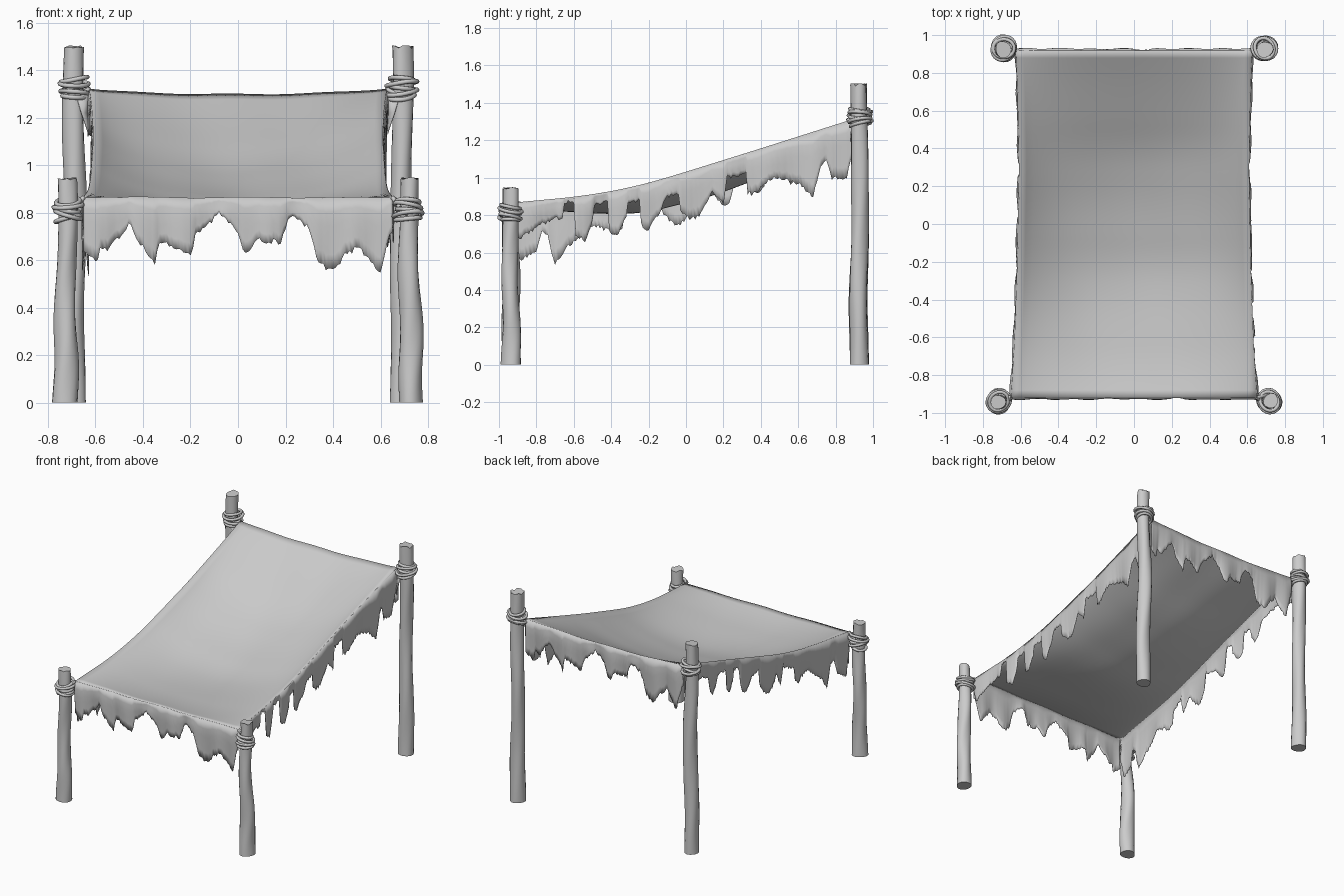
import bpy, bmesh, math, random
from mathutils import Vector

random.seed(4)
if "Cube" in bpy.data.objects:
    bpy.data.objects.remove(bpy.data.objects["Cube"])

grey = bpy.data.materials.new("plain_grey")
grey.use_nodes = True
grey.diffuse_color = (0.6, 0.6, 0.6, 1)
grey.node_tree.nodes["Principled BSDF"].inputs["Base Color"].default_value = (0.6, 0.6, 0.6, 1)


def finish(bm, name, angle=40, thickness=0):
    bmesh.ops.recalc_face_normals(bm, faces=bm.faces)
    mesh = bpy.data.meshes.new(name)
    bm.to_mesh(mesh)
    bm.free()
    ob = bpy.data.objects.new(name, mesh)
    bpy.context.collection.objects.link(ob)
    mesh.materials.append(grey)
    bpy.ops.object.select_all(action='DESELECT')
    ob.select_set(True)
    bpy.context.view_layer.objects.active = ob
    bpy.ops.object.shade_smooth_by_angle(angle=math.radians(angle))
    if thickness:
        mod = ob.modifiers.new("thickness", 'SOLIDIFY')
        mod.thickness = thickness
        mod.offset = 0
    return ob


def lerp_table(table, t):
    if t <= table[0][0]:
        return table[0][1]
    for (a, va), (b, vb) in zip(table, table[1:]):
        if t <= b:
            return va + (vb - va) * (t - a) / (b - a)
    return table[-1][1]


def grid(bm, rows):
    vs = [[bm.verts.new(p) for p in row] for row in rows]
    for a, b in zip(vs, vs[1:]):
        for i in range(len(a) - 1):
            bm.faces.new((a[i], a[i + 1], b[i + 1], b[i]))
    return vs


# Cloth outline: height and half width along y
EDGE_Z = [(-.92, .865), (-.6, .895), (-.4, .925), (-.2, .97), (0, 1.03), (.4, 1.155), (.92, 1.32)]
HALF_W = [(-.92, .65), (-.6, .63), (-.2, .617), (.3, .607), (.7, .615), (.92, .625)]
BELLY = [(-.92, .0), (-.75, .055), (-.55, .09), (-.2, .15), (.1, .17), (.4, .15), (.7, .085), (.92, .02)]


def smooth_table(table, y):
    return sum(lerp_table(table, y + d * .04) for d in range(-2, 3)) / 5 if abs(y) < .84 else lerp_table(table, y)


def cloth_point(u, y):
    w = smooth_table(HALF_W, y)
    sag = smooth_table(BELLY, y) * (1 - u * u) ** .8
    crease = .005 * math.sin(7 * y + 4 * u) * math.sin(5 * u - 3 * y) * (1 - u * u)
    return Vector((u * w, y, smooth_table(EDGE_Z, y) - sag + crease))


# Sagging canopy sheet
bm = bmesh.new()
grid(bm, [[cloth_point(-1 + i / 16, -.92 + 1.84 * j / 46) for i in range(33)] for j in range(47)])
finish(bm, "canopy_sheet", 60, .004)


# Tattered flap: hangs from an edge path, with lower edge depth given along it
def flap(name, path, depth, outward, steps, frayed=.012):
    cols = []
    for i in range(steps + 1):
        t = i / steps
        top = path(t)
        d = max(.012, depth(t) + random.uniform(-frayed, frayed))
        col = []
        for k in range(6):
            f = k / 5
            ripple = .008 * math.sin(t * 45) * f
            out = min(.012, d * f * .2) + ripple - .012 * f
            col.append(top + outward * out - Vector((0, 0, d * f)))
        cols.append(col)
    bm = bmesh.new()
    grid(bm, cols)
    finish(bm, name, 60, .003)


FRONT = [(-.65, .63), (-.595, .59), (-.58, .66), (-.55, .64), (-.455, .755), (-.43, .7), (-.35, .58),
         (-.33, .685), (-.255, .655), (-.2, .62), (-.18, .705), (-.08, .8), (-.01, .735), (.02, .64),
         (.05, .635), (.08, .685), (.18, .68), (.215, .795), (.29, .75), (.34, .59), (.405, .55),
         (.45, .62), (.51, .66), (.595, .54), (.64, .705), (.65, .71)]
LEFT = [(-.92, .74), (-.89, .67), (-.78, .75), (-.66, .79), (-.65, .87), (-.6, .87), (-.59, .7),
        (-.54, .66), (-.5, .77), (-.49, .86), (-.42, .87), (-.41, .72), (-.37, .69), (-.32, .78),
        (-.31, .87), (-.25, .88), (-.24, .75), (-.2, .72), (-.14, .82), (-.1, .9), (-.04, .92), (-.03, .82),
        (.02, .77), (.07, .8), (.14, .93), (.2, .86), (.22, 1.0), (.32, 1.02), (.33, .92), (.36, .91),
        (.47, 1.01), (.6, .97), (.68, .9), (.72, 1.07), (.75, 1.1), (.78, 1.0), (.86, .99), (.89, 1.15), (.92, 1.16)]


def side_depth(y):
    return smooth_table(EDGE_Z, y) - lerp_table(LEFT, y)


def right_depth(y):
    # Opposite side: same kind of tatters, without the deep gaps
    return max(.09 + .035 * math.sin(13 * y), side_depth(-y * .97))


flap("front_flap", lambda t: cloth_point(2 * t - 1, -.92),
     lambda t: .865 - lerp_table(FRONT, 1.3 * t - .65), Vector((0, -1, 0)), 130)
flap("back_flap", lambda t: cloth_point(2 * t - 1, .92),
     lambda t: .865 - lerp_table(FRONT, .65 - 1.3 * t), Vector((0, 1, 0)), 130)
flap("left_flap", lambda t: cloth_point(1, 1.84 * t - .92),
     lambda t: side_depth(1.84 * t - .92), Vector((1, 0, 0)), 184)
flap("right_flap", lambda t: cloth_point(-1, 1.84 * t - .92),
     lambda t: right_depth(1.84 * t - .92), Vector((-1, 0, 0)), 184)


# Rough wooden post with a chipped top
def post(name, base, top, height, r_base, r_top):
    bm = bmesh.new()
    sides, levels = 16, 26
    rings = []
    p, q = random.uniform(0, 6), random.uniform(0, 6)
    for j in range(levels + 1):
        f = j / levels
        r = r_top + (r_base - r_top) * (1 - f) ** 1.3
        c = Vector((*base, 0)).lerp(Vector((*top, height)), f)
        c.x += .006 * math.sin(9 * f + p) * min(1, 4 * f)
        c.y += .005 * math.sin(8 * f + q) * min(1, 4 * f)
        ring = []
        for i in range(sides):
            a = math.tau * i / sides
            rr = r * (1 + .05 * math.sin(2 * a + 7 * f + p) + .04 * math.sin(3 * a - 15 * f + q))
            dz = random.uniform(-.014, 0) if j == levels else 0
            ring.append(bm.verts.new(c + Vector((rr * math.cos(a), rr * math.sin(a), dz))))
        rings.append(ring)
    for a, b in zip(rings, rings[1:]):
        for i in range(sides):
            k = (i + 1) % sides
            bm.faces.new((a[i], a[k], b[k], b[i]))
    bm.faces.new(rings[0][::-1])
    bm.faces.new(rings[-1])
    finish(bm, name, 45)


def cord(name, points, radius, cyclic=False):
    curve = bpy.data.curves.new(name, 'CURVE')
    curve.dimensions = '3D'
    curve.bevel_depth = radius
    curve.bevel_resolution = 2
    curve.use_fill_caps = True
    spline = curve.splines.new('POLY')
    spline.points.add(len(points) - 1)
    for sp, p in zip(spline.points, points):
        sp.co = (*p, 1)
    spline.use_cyclic_u = cyclic
    spline.use_smooth = True
    curve.materials.append(grey)
    ob = bpy.data.objects.new(name, curve)
    bpy.context.collection.objects.link(ob)


# Wrapped rope: tilted uneven loops, then a tie to the cloth corner
def rope(name, centre, r, corner):
    for n in range(5):
        tilt, phase = random.uniform(.1, .35), random.uniform(0, math.tau)
        z = centre.z + (n - 2) * .018
        rr = r + (.009 if n % 2 else 0)
        pts = []
        for i in range(24):
            a = math.tau * i / 24
            s = rr * (1 + .07 * math.sin(2 * a + phase))
            pts.append((centre.x + s * math.cos(a), centre.y + s * math.sin(a),
                        z + rr * tilt * math.sin(a + phase)))
        cord(f"{name}_loop_{n + 1}", pts, .0095, True)
    for k in (-1, 1):
        start = centre + Vector((0, k * r * .8, .02 * k))
        cord(f"{name}_tie_{k + 2}", [start, start.lerp(corner, .5) + Vector((0, 0, -.008)), corner], .009)


for side, s in (("left", 1), ("right", -1)):
    post(f"front_{side}_post", (s * .728, -.935), (s * .718, -.94), .95, .052, .039)
    post(f"back_{side}_post", (s * .69, .925), (s * .69, .928), 1.505, .05, .043)
    rope(f"front_{side}_rope", Vector((s * .716, -.938, .81)), .049, cloth_point(s, -.92))
    rope(f"back_{side}_rope", Vector((s * .69, .93, 1.325)), .052, cloth_point(s, .92))
    # Torn scrap of cloth hanging between back post and sheet corner
    bm = bmesh.new()
    grid(bm, [[(s * .625, .915, 1.31), (s * .68, .885, 1.29)],
              [(s * .628, .91, 1.22), (s * .66, .88, 1.22)],
              [(s * .63, .905, 1.13), (s * .636, .885, 1.15)]])
    finish(bm, f"back_{side}_scrap", 60, .003)
